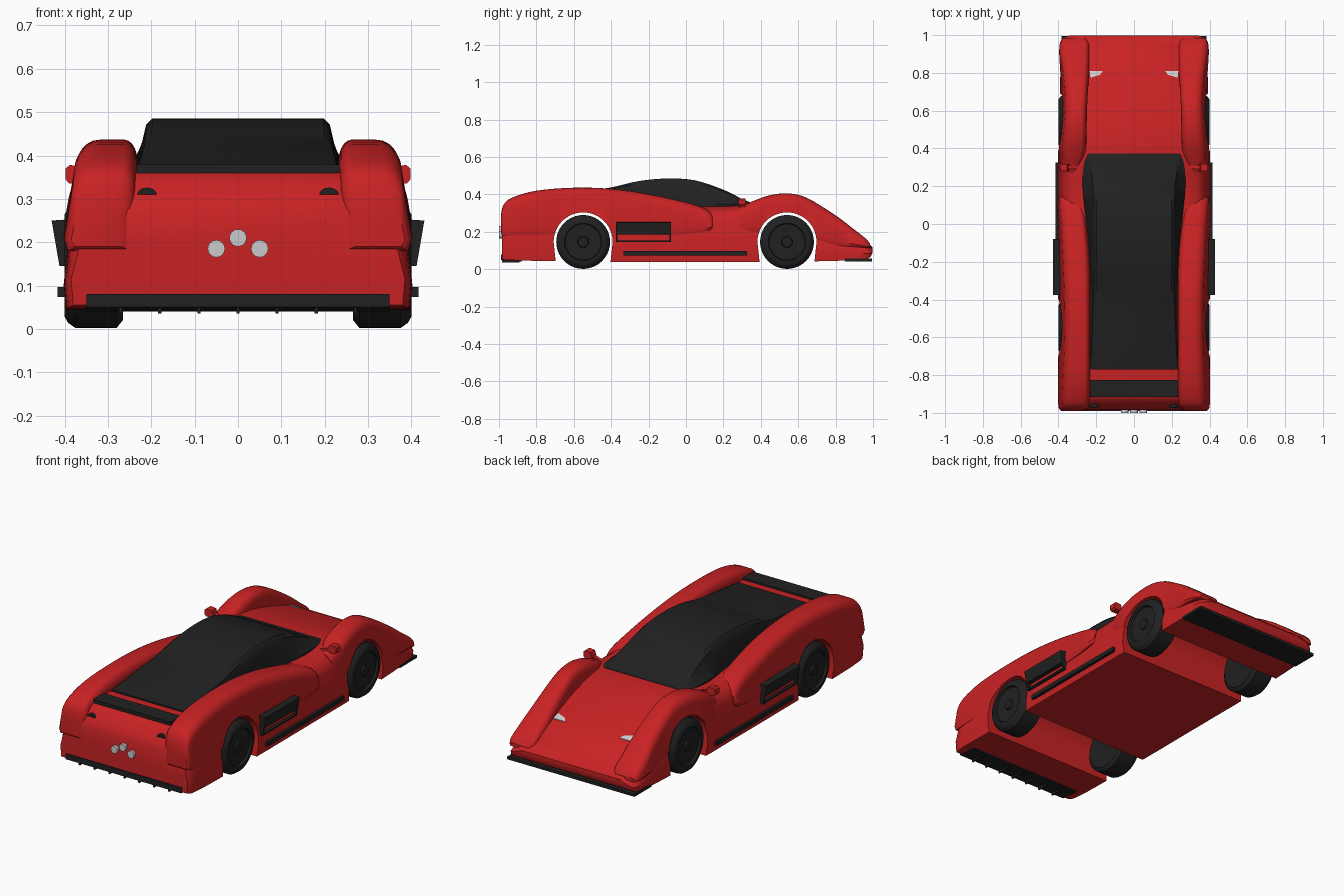
import bpy, bmesh
from math import sin, cos, pi
from mathutils import Vector

cube = bpy.data.objects.get("Cube")
if cube:
    bpy.data.objects.remove(cube, do_unlink=True)


def material(name, rgb):
    m = bpy.data.materials.new(name)
    m.use_nodes = True
    col = (*rgb, 1)
    m.diffuse_color = col
    m.node_tree.nodes["Principled BSDF"].inputs["Base Color"].default_value = col
    return m


RED = material("red paint", (0.58, 0.016, 0.017))
BLACK = material("black trim", (0.015, 0.015, 0.015))
SILVER = material("light grey", (0.6, 0.6, 0.62))


def finish(name, bm, mat, smooth=True):
    bmesh.ops.recalc_face_normals(bm, faces=bm.faces)
    me = bpy.data.meshes.new(name)
    bm.to_mesh(me)
    bm.free()
    me.materials.append(mat)
    ob = bpy.data.objects.new(name, me)
    bpy.context.collection.objects.link(ob)
    if smooth:
        shade(ob)
    return ob


def activate(ob):
    bpy.ops.object.select_all(action='DESELECT')
    ob.select_set(True)
    bpy.context.view_layer.objects.active = ob


def shade(ob):
    activate(ob)
    bpy.ops.object.shade_smooth_by_angle(angle=0.6)


def spline(rows, steps=4):
    """Smoothly resample rows of station values."""
    out = []
    for i in range(len(rows) - 1):
        quad = [rows[max(i - 1, 0)], rows[i], rows[i + 1], rows[min(i + 2, len(rows) - 1)]]
        for s in range(steps):
            t = s / steps
            out.append([b + 0.5 * t * (c - a + t * (2 * a - 5 * b + 4 * c - d + t * (3 * (b - c) + d - a)))
                        for a, b, c, d in zip(*quad)])
    return out + [list(rows[-1])]


def loft(name, rings, mat, smooth=True):
    bm = bmesh.new()
    loops = [[bm.verts.new(p) for p in ring] for ring in rings]
    n = len(loops[0])
    for a, b in zip(loops, loops[1:]):
        for i in range(n):
            bm.faces.new((a[i], a[(i + 1) % n], b[(i + 1) % n], b[i]))
    bm.faces.new(loops[0])
    bm.faces.new(loops[-1])
    return finish(name, bm, mat, smooth)


def prism(name, pts, offset, mat):
    off = Vector(offset)
    return loft(name, [[Vector(p) for p in pts], [Vector(p) + off for p in pts]], mat)


def box(name, x0, x1, y0, y1, z0, z1, mat):
    return prism(name, [(x0, y0, z0), (x1, y0, z0), (x1, y1, z0), (x0, y1, z0)], (0, 0, z1 - z0), mat)


def symmetric(y, half):
    return [(x, y, z) for x, z in half] + [(-x, y, z) for x, z in reversed(half)]


AXLES = {"rear": -0.55, "front": 0.54}
HUB_Z = 0.146


def cut_arches(ob):
    for y in AXLES.values():
        arc = [(-0.6, y + 0.158 * cos(a * pi / 24), HUB_Z + 0.158 * sin(a * pi / 24)) for a in range(25)]
        legs = [(-0.6, y - 0.137, -0.05), (-0.6, y + 0.137, -0.05)]
        cutter = prism("arch_cutter", arc + legs, (1.2, 0, 0), RED)
        cutter.hide_render = True
        mod = ob.modifiers.new("arch", 'BOOLEAN')
        mod.operation, mod.solver, mod.object = 'DIFFERENCE', 'EXACT', cutter
        activate(ob)
        bpy.ops.object.modifier_apply(modifier=mod.name)
        bpy.data.objects.remove(cutter, do_unlink=True)
    shade(ob)


# Main hull: y, bottom z, top z, lower half width, top half width
hull = spline([
    (-0.985, 0.055, 0.27, 0.385, 0.30), (-0.96, 0.05, 0.315, 0.395, 0.27), (-0.91, 0.048, 0.36, 0.4, 0.25),
    (-0.8, 0.045, 0.37, 0.402, 0.25), (-0.4, 0.04, 0.37, 0.402, 0.25), (0, 0.04, 0.34, 0.402, 0.26),
    (0.2, 0.04, 0.335, 0.402, 0.28), (0.37, 0.04, 0.345, 0.402, 0.27), (0.54, 0.04, 0.32, 0.395, 0.26),
    (0.8, 0.045, 0.238, 0.39, 0.27), (0.93, 0.052, 0.165, 0.385, 0.30), (0.98, 0.062, 0.135, 0.375, 0.32),
    (0.998, 0.09, 0.115, 0.34, 0.31)])


def hull_ring(y, zb, zt, wb, wt):
    h = zt - zb
    ws = wb - 0.02
    return symmetric(y, [(wb - 0.005, zb), (wb, zb + min(0.06, h * 0.3)), (ws, zt - min(0.08, h * 0.35)),
                         (ws - 0.015, zt - min(0.04, h * 0.2)), (ws - 0.045, zt - min(0.018, h * 0.1)), (wt, zt)])


cut_arches(loft("main_body", [hull_ring(*r) for r in hull], RED, False))


def hood_z(y):
    return min(hull, key=lambda r: abs(r[0] - y))[2]


# Fenders: y, base z, top z, inner x, outer x
FENDERS = {
    "rear": [(-0.99, 0.19, 0.29, 0.27, 0.385), (-0.975, 0.18, 0.345, 0.245, 0.398), (-0.93, 0.18, 0.383, 0.235, 0.402),
             (-0.8, 0.18, 0.42, 0.232, 0.402), (-0.6, 0.18, 0.436, 0.232, 0.396), (-0.4, 0.18, 0.43, 0.232, 0.396),
             (-0.2, 0.18, 0.402, 0.235, 0.4), (0, 0.19, 0.358, 0.25, 0.403), (0.09, 0.2, 0.33, 0.26, 0.405),
             (0.13, 0.21, 0.305, 0.27, 0.402), (0.143, 0.23, 0.28, 0.29, 0.392)],
    "front": [(0.27, 0.2, 0.325, 0.30, 0.385), (0.36, 0.2, 0.365, 0.26, 0.398), (0.45, 0.2, 0.396, 0.252, 0.396),
              (0.55, 0.2, 0.405, 0.25, 0.39), (0.65, 0.17, 0.38, 0.247, 0.386), (0.8, 0.13, 0.288, 0.238, 0.39),
              (0.9, 0.12, 0.212, 0.235, 0.396), (0.96, 0.115, 0.165, 0.24, 0.392), (0.985, 0.115, 0.135, 0.26, 0.375)],
}


def fender_ring(side, y, zb, zt, xi, xo):
    r = min(0.05, (zt - zb) * 0.6)
    xt = xo - 0.13 * (zt - r - zb)
    pts = [(xi, zb)]
    pts += [(xi + 0.6 * r * (1 - cos(a)), zt - r * (1 - sin(a))) for a in [i * pi / 10 for i in range(6)]]
    pts += [(xt - r * (1 - cos(a)), zt - r * (1 - sin(a))) for a in [i * pi / 10 for i in range(5, -1, -1)]]
    pts += [(xo, zb + (zt - zb) * 0.15), (xo - 0.008, zb)]
    return [(side * x, y, z) for x, z in pts]


# Canopy and engine cover: y, top z, base half width, roof half width
canopy = spline([(-0.77, 0.379, 0.234, 0.228), (-0.6, 0.407, 0.234, 0.222), (-0.4, 0.438, 0.235, 0.215),
                 (-0.25, 0.472, 0.237, 0.212), (-0.1, 0.485, 0.242, 0.212), (0.05, 0.475, 0.258, 0.212),
                 (0.2, 0.425, 0.272, 0.218), (0.3, 0.376, 0.268, 0.23), (0.372, 0.347, 0.25, 0.24)])


def canopy_ring(y, zt, wb, wt):
    low = min(0.345, zt - 0.012)
    return symmetric(y, [(wb, 0.31), (wb, low), (wt + 0.008, low + (zt - low) * 0.65),
                         (wt, zt - (zt - low) * 0.1), (wt - 0.014, zt)])


loft("canopy", [canopy_ring(*r) for r in canopy], BLACK)
box("rear_spoiler", -0.234, 0.234, -0.915, -0.825, 0.36, 0.379, BLACK)

# Splitter and diffuser
box("front_splitter", -0.385, 0.385, 0.85, 0.995, 0.042, 0.057, BLACK)
prism("rear_diffuser", [(-0.35, -0.99, 0.05), (-0.35, -0.99, 0.08), (-0.35, -0.88, 0.08), (-0.35, -0.88, 0.04)],
      (0.7, 0, 0), BLACK)
for i in range(7):
    x = (i - 3) * 0.09
    box("diffuser_fin", x - 0.004, x + 0.004, -0.985, -0.89, 0.036, 0.055, BLACK)

# Exhausts
for x, z in ((-0.05, 0.185), (0, 0.21), (0.05, 0.185)):
    prism("exhaust", [(x + 0.02 * cos(a * pi / 8), -1, z + 0.02 * sin(a * pi / 8)) for a in range(16)],
          (0, 0.05, 0), SILVER)

# Wheel outline: distance from centreline, radius
WHEEL = [(0.265, 0.02), (0.265, 0.125), (0.28, 0.144), (0.375, 0.144), (0.392, 0.132), (0.4, 0.118), (0.4, 0.1),
         (0.388, 0.096), (0.385, 0.03), (0.394, 0.026), (0.394, 0.01)]

for side, label in ((1, "left"), (-1, "right")):
    for end, y in AXLES.items():
        cut_arches(loft(f"{end}_fender_{label}", [fender_ring(side, *r) for r in spline(FENDERS[end])], RED, False))
        loft(f"{end}_wheel_{label}",
             [[(side * x, y + r * cos(a * pi / 20), HUB_Z + r * sin(a * pi / 20)) for a in range(40)]
              for x, r in WHEEL], BLACK)

    # Side intake with frame, and sill strip
    def side_bar(name, pts, y0, y1, mat=BLACK):
        prism(f"{name}_{label}", [(side * x, y0, z) for x, z in pts], (0, y1 - y0, 0), mat)

    side_bar("intake_scoop", [(0.37, 0.185), (0.418, 0.185), (0.43, 0.25), (0.37, 0.254)], -0.375, -0.08)
    side_bar("intake_lip", [(0.37, 0.145), (0.412, 0.145), (0.413, 0.154), (0.37, 0.154)], -0.375, -0.08)
    for y in (-0.375, -0.088):
        side_bar("intake_end", [(0.37, 0.145), (0.412, 0.145), (0.43, 0.25), (0.37, 0.254)], y, y + 0.008)
    side_bar("sill_strip", [(0.38, 0.074), (0.416, 0.074), (0.416, 0.097), (0.38, 0.097)], -0.335, 0.325)

    # Mirror and its arm
    side_bar("mirror", [(0.345, 0.345), (0.355, 0.336), (0.39, 0.336), (0.398, 0.345), (0.398, 0.37),
                        (0.388, 0.378), (0.355, 0.375)], 0.28, 0.318, RED)
    side_bar("mirror_arm", [(0.29, 0.32), (0.36, 0.345), (0.36, 0.358), (0.29, 0.338)], 0.29, 0.31, RED)

    # Headlight plates on the hood
    prism(f"headlight_{label}", [(side * x, y, hood_z(0.8) - (y - 0.8) * 0.45 + 0.003)
                                 for x, y in ((0.165, 0.81), (0.235, 0.81), (0.23, 0.775), (0.18, 0.79))],
          (0, 0, -0.008), SILVER)

    # Tail lamp recess
    prism(f"tail_lamp_{label}", [(side * 0.21 + 0.022 * cos(a * pi / 8), -0.972, 0.31 + 0.016 * sin(a * pi / 8))
                                 for a in range(9)], (0, 0.03, 0), BLACK)
